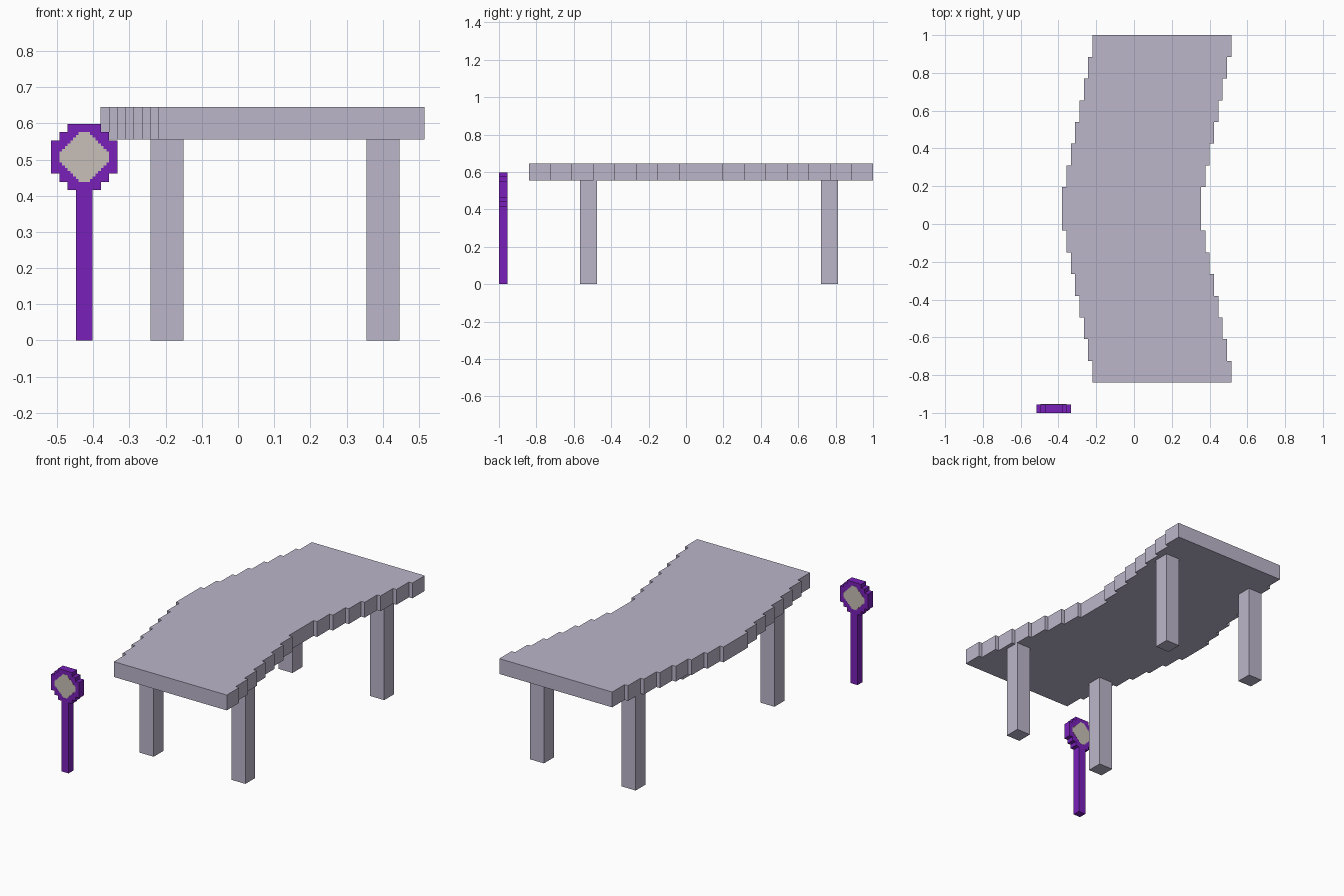
import bpy, bmesh
from mathutils import Vector

if "Cube" in bpy.data.objects:
    bpy.data.objects.remove(bpy.data.objects["Cube"])


def material(name, r, g, b):
    def lin(c):
        c /= 255
        return c / 12.92 if c <= 0.04045 else ((c + 0.055) / 1.055) ** 2.4
    m = bpy.data.materials.new(name)
    m.diffuse_color = (lin(r), lin(g), lin(b), 1)
    m.use_nodes = True
    m.node_tree.nodes["Principled BSDF"].inputs["Base Color"].default_value = m.diffuse_color
    return m


stone = material("pale_lilac_grey", 188, 182, 202)
purple = material("purple", 122, 32, 186)
cream = material("warm_grey", 201, 192, 184)


def prism(name, outline, to_3d, depth, mat):
    """Extrude a flat outline; to_3d places a 2D point, depth is the offset."""
    bm = bmesh.new()
    face = bm.faces.new([bm.verts.new(to_3d(u, v)) for u, v in outline])
    ext = bmesh.ops.extrude_face_region(bm, geom=[face], use_keep_orig=True)
    verts = [e for e in ext["geom"] if isinstance(e, bmesh.types.BMVert)]
    bmesh.ops.translate(bm, verts=verts, vec=Vector(depth))
    bmesh.ops.recalc_face_normals(bm, faces=bm.faces)
    mesh = bpy.data.meshes.new(name)
    bm.to_mesh(mesh)
    bm.free()
    mesh.materials.append(mat)
    ob = bpy.data.objects.new(name, mesh)
    bpy.context.collection.objects.link(ob)
    return ob


def stepped(rows, start, step):
    """Staircase outline from rows of (left, right) extents."""
    merged = []
    for i, (a, b) in enumerate(rows):
        lo, hi = start + i * step, start + (i + 1) * step
        if merged and merged[-1][2:] == [a, b]:
            merged[-1][1] = hi
        else:
            merged.append([lo, hi, a, b])
    right = [p for lo, hi, a, b in merged for p in ((b, lo), (b, hi))]
    left = [p for lo, hi, a, b in merged for p in ((a, lo), (a, hi))]
    return right + left[::-1]


def box(name, x0, x1, y0, y1, z0, z1, mat):
    return prism(name, [(x0, y0), (x1, y0), (x1, y1), (x0, y1)],
                 lambda u, v: (u, v, z0), (0, 0, z1 - z0), mat)


# Curved table top made of sideways steps
shifts = [min(i, 15 - i) * 0.16 / 7 for i in range(16)]
prism("table_top", stepped([(-0.22 - s, 0.515 - s) for s in shifts], -0.84, 0.115),
      lambda u, v: (u, v, 0.555), (0, 0, 0.09), stone)

# Four square legs
for side, x in (("left", -0.242), ("right", 0.355)):
    for end, y in (("front", -0.568), ("back", 0.722)):
        box(f"{end}_{side}_leg", x, x + 0.091, y, y + 0.091, 0, 0.555, stone)

# Paddle: handle and blocky round head
U, CX, CZ, Y0, Y1 = 0.0229, -0.425, 0.507, -1.0, -0.955
box("paddle_handle", CX - U, CX + U, Y0, Y1, 0, CZ - 4 * U, purple)
head = [(-h * U, h * U) for h in (2, 3, 4, 4, 4, 4, 3, 2)]
prism("paddle_head", stepped(head, -4 * U, U),
      lambda u, v: (CX + u, Y0, CZ + v), (0, Y1 - Y0, 0), purple)

# Paddle faces: thin stepped diamonds on both sides
P = U / 3
dia = [(-h * P, h * P) for h in (min(9, 2 + min(i, 17 - i)) for i in range(18))]
for name, y in (("front_paddle_face", Y0 - 0.001), ("back_paddle_face", Y1 - 0.001)):
    prism(name, stepped(dia, -9 * P, P),
          lambda u, v, y=y: (CX + u, y, CZ + v), (0, 0.002, 0), cream)
